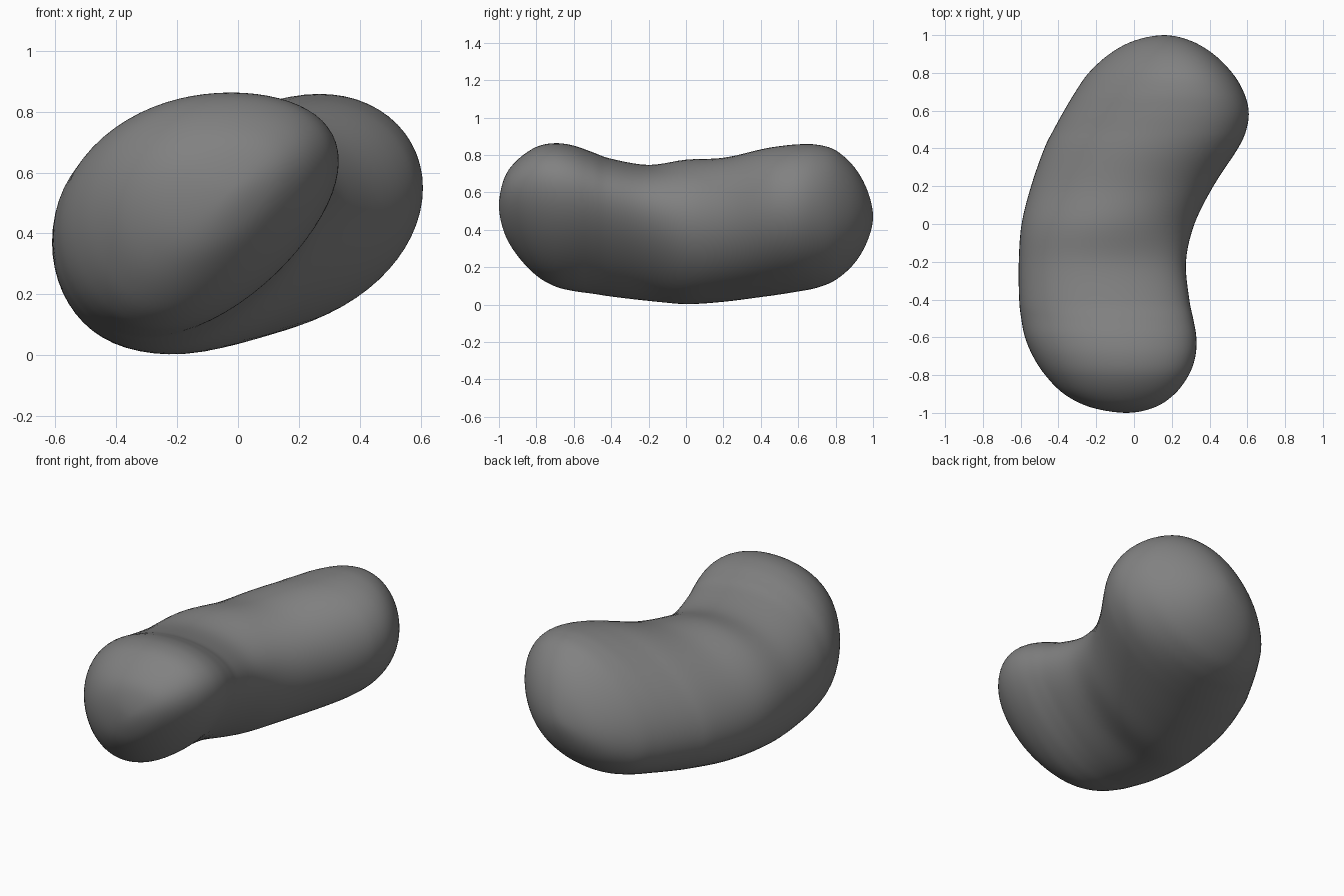
import bpy, bmesh
from math import sin, cos, radians, tau

if "Cube" in bpy.data.objects:
    bpy.data.objects.remove(bpy.data.objects["Cube"])

# Cross-sections along the bean:
# y, x min, x max, z min, z max, skew and skew variation in degrees
ROWS = [
    (-1.00, -0.04, -0.04, 0.53, 0.53, 16, 12),
    (-0.97, -0.23, 0.11, 0.38, 0.68, 16, 12),
    (-0.90, -0.37, 0.215, 0.26, 0.775, 16, 12),
    (-0.80, -0.47, 0.29, 0.155, 0.843, 16, 12),
    (-0.70, -0.535, 0.325, 0.097, 0.863, 16, 12),
    (-0.60, -0.577, 0.33, 0.072, 0.85, 16, 12),
    (-0.50, -0.597, 0.313, 0.058, 0.815, 16, 13),
    (-0.40, -0.608, 0.293, 0.043, 0.78, 15, 14),
    (-0.20, -0.61, 0.275, 0.02, 0.747, 13, 12),
    (0.00, -0.595, 0.32, 0.003, 0.775, 9, 4),
    (0.20, -0.545, 0.42, 0.015, 0.785, 12, 0),
    (0.40, -0.475, 0.55, 0.04, 0.83, 15, -2),
    (0.50, -0.425, 0.595, 0.054, 0.847, 16, -3),
    (0.60, -0.37, 0.607, 0.07, 0.857, 16, -4),
    (0.70, -0.31, 0.58, 0.09, 0.855, 16, -5),
    (0.80, -0.24, 0.52, 0.132, 0.825, 16, -7),
    (0.90, -0.13, 0.42, 0.22, 0.735, 16, -8),
    (0.97, 0.00, 0.30, 0.34, 0.61, 16, -8),
    (1.00, 0.16, 0.16, 0.47, 0.47, 16, -8),
]
SEGMENTS, STEPS = 64, 5


def mirrored(r):
    # continuation of the profile past a pole
    return (r[0], r[2], r[1], r[4], r[3], r[5], r[6])


def catmull(p, q, r, s, t):
    return [0.5 * (2 * b + (c - a) * t + (2 * a - 5 * b + 4 * c - d) * t ** 2
                   + (3 * b - a - 3 * c + d) * t ** 3)
            for a, b, c, d in zip(p, q, r, s)]


def ring(bm, row):
    y, x0, x1, z0, z1, skew, vary = row
    verts = []
    for i in range(SEGMENTS):
        a = tau * i / SEGMENTS
        d = radians(skew + vary * cos(a + radians(35)))
        verts.append(bm.verts.new(((x0 + x1) / 2 + (x1 - x0) / 2 * cos(a), y,
                                   (z0 + z1) / 2 + (z1 - z0) / 2 * sin(a + d))))
    return verts


# Smooth lofted body with a pole at each end
pts = [mirrored(ROWS[1])] + ROWS + [mirrored(ROWS[-2])]
samples = [catmull(*pts[k:k + 4], j / STEPS)
           for k in range(len(ROWS) - 1) for j in range(STEPS)][1:]

bm = bmesh.new()
rings = [ring(bm, s) for s in samples]
tips = [bm.verts.new((r[1], r[0], r[3])) for r in (ROWS[0], ROWS[-1])]
for i in range(SEGMENTS):
    n = (i + 1) % SEGMENTS
    for a, b in zip(rings, rings[1:]):
        bm.faces.new((a[i], a[n], b[n], b[i]))
    bm.faces.new((tips[0], rings[0][n], rings[0][i]))
    bm.faces.new((tips[1], rings[-1][i], rings[-1][n]))
bmesh.ops.recalc_face_normals(bm, faces=bm.faces)
for f in bm.faces:
    f.smooth = True
mesh = bpy.data.meshes.new("bean")
bm.to_mesh(mesh)
bm.free()
bean = bpy.data.objects.new("bean", mesh)
bpy.context.collection.objects.link(bean)

# Dark grey skin
skin = bpy.data.materials.new("dark_grey")
skin.diffuse_color = (0.22, 0.22, 0.22, 1)
skin.use_nodes = True
skin.node_tree.nodes["Principled BSDF"].inputs["Base Color"].default_value = skin.diffuse_color
mesh.materials.append(skin)
